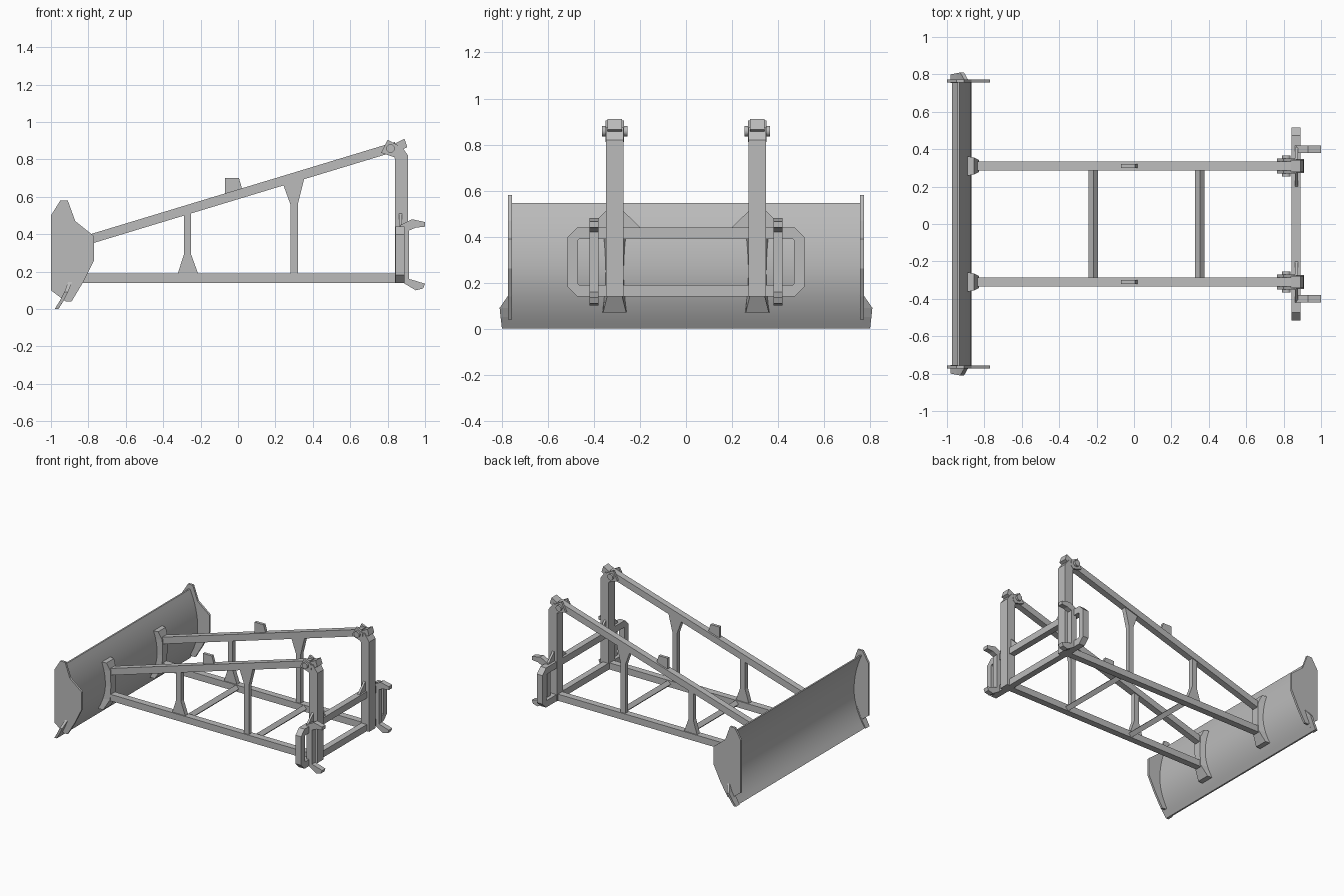
import bpy, bmesh, math
from mathutils import Vector

cube = bpy.data.objects.get("Cube")
if cube:
    bpy.data.objects.remove(cube)

grey = bpy.data.materials.new("steel_grey")
grey.use_nodes = True
tone = (0.5, 0.5, 0.5, 1)
grey.diffuse_color = tone
grey.node_tree.nodes["Principled BSDF"].inputs["Base Color"].default_value = tone


def loft(name, rings, closed=False, smooth=False):
    """Skin a series of equal rings; caps the ends unless closed."""
    bm = bmesh.new()
    rows = [[bm.verts.new(p) for p in ring] for ring in rings]
    n = len(rows[0])
    pairs = list(zip(rows, rows[1:]))
    if closed:
        pairs.append((rows[-1], rows[0]))
    else:
        bm.faces.new(rows[0])
        bm.faces.new(rows[-1])
    for a, b in pairs:
        for i in range(n):
            j = (i + 1) % n
            bm.faces.new((a[i], a[j], b[j], b[i]))
    bmesh.ops.recalc_face_normals(bm, faces=bm.faces)
    mesh = bpy.data.meshes.new(name)
    bm.to_mesh(mesh)
    bm.free()
    mesh.materials.append(grey)
    obj = bpy.data.objects.new(name, mesh)
    bpy.context.collection.objects.link(obj)
    if smooth:
        bpy.ops.object.select_all(action='DESELECT')
        obj.select_set(True)
        bpy.context.view_layer.objects.active = obj
        bpy.ops.object.shade_smooth_by_angle(angle=math.radians(35))
    return obj


def side_prism(name, profile, y, width, smooth=False):
    """Extrude an x-z profile along y."""
    return loft(name, [[(x, y + s * width / 2, z) for x, z in profile]
                       for s in (-1, 1)], smooth=smooth)


def rect(x0, x1, z0, z1):
    return [(x0, z0), (x1, z0), (x1, z1), (x0, z1)]


def blade_x(z):
    """Back surface of the curved blade at a height."""
    return -0.868 - (0.85 if z > 0.27 else 1.26) * (z - 0.27) ** 2


# Curved blade
heights = [0.545 * i / 16 for i in range(17)]
blade_profile = [(blade_x(z), z) for z in heights]
blade_profile += [(blade_x(z) - 0.012, z) for z in reversed(heights)]
side_prism("blade", blade_profile, 0, 1.53, smooth=True)

end_plate = [(-1, 0.5), (-0.95, 0.58), (-0.91, 0.58), (-0.87, 0.47),
             (-0.77, 0.39), (-0.77, 0.26), (-0.83, 0.14), (-0.89, 0.04),
             (-0.92, 0.04), (-1, 0.10)]

# Upper arm follows a straight slope
SLOPE = 0.303


def arm_z(x):
    return 0.613 + SLOPE * x


arm = [(-0.87, arm_z(-0.87) - 0.026), (0.84, arm_z(0.84) - 0.026),
       (0.84, arm_z(0.84) + 0.026), (-0.87, arm_z(-0.87) + 0.026)]

post = [(0.84, 0.14), (0.84, 0.80), (0.82, 0.86), (0.87, 0.875),
        (0.91, 0.82), (0.91, 0.14)]
ear = [(0.765, 0.835), (0.80, 0.905), (0.855, 0.875), (0.86, 0.83), (0.84, 0.81)]
arm_tip = [(0.82, 0.875), (0.89, 0.91), (0.905, 0.865), (0.835, 0.835)]
pin = [(0.815 + 0.023 * math.cos(math.tau * i / 12),
        0.858 + 0.023 * math.sin(math.tau * i / 12)) for i in range(12)]

front_strut = [(-0.325, 0.18), (-0.21, 0.18), (-0.25, 0.29),
               (-0.25, arm_z(-0.25)), (-0.29, arm_z(-0.29)), (-0.29, 0.29)]
rear_strut = [(0.28, 0.18), (0.32, 0.18), (0.32, 0.56), (0.36, arm_z(0.36)),
              (0.235, arm_z(0.235)), (0.28, 0.56)]
stop_tab = [(-0.07, arm_z(-0.07)), (0.02, arm_z(0.02)), (0.02, 0.65),
            (0.005, 0.70), (-0.07, 0.70)]
hook = [(0.87, 0.45), (0.93, 0.48), (1, 0.465), (1, 0.44), (0.95, 0.435),
        (0.915, 0.42), (0.915, 0.16), (0.935, 0.155), (1, 0.135),
        (0.99, 0.11), (0.95, 0.10), (0.90, 0.13), (0.87, 0.15)]

for side, s in (("left", -1), ("right", 1)):
    y = 0.31 * s
    # Blade end plate and corner cutting bit
    side_prism("blade_end_plate_" + side, end_plate, 0.765 * s, 0.016)
    bit = []
    for z, outer in ((0, 0.80), (0.05, 0.806), (0.09, 0.81), (0.145, 0.772)):
        x = blade_x(z)
        bit.append([(x, 0.755 * s, z), (x, outer * s, z),
                    (x - 0.02, outer * s, z), (x - 0.02, 0.755 * s, z)])
    loft("cutting_bit_" + side, bit)

    # Flared bracket joining the arms to the blade
    bracket = []
    for z, x, inner, outer in ((0.07, -0.88, 0.053, 0.05), (0.15, -0.835, 0.044, 0.03),
                               (0.25, -0.83, 0.04, 0.028), (0.37, -0.83, 0.046, 0.033),
                               (0.43, -0.855, 0.053, 0.045)):
        back = blade_x(z) - 0.005
        bracket.append([(back, y - inner, z), (back, y + inner, z),
                        (x, y + outer, z), (x, y - outer, z)])
    loft("blade_bracket_" + side, bracket)

    # Side truss
    side_prism("lower_arm_" + side, rect(-0.87, 0.86, 0.14, 0.19), y, 0.05)
    side_prism("upper_arm_" + side, arm, y, 0.048)
    side_prism("front_strut_" + side, front_strut, y, 0.034)
    side_prism("rear_strut_" + side, rear_strut, y, 0.034)
    side_prism("stop_tab_" + side, stop_tab, y, 0.022)

    # Upright with pinned joint
    side_prism("post_" + side, post, y, 0.075)
    side_prism("arm_tip_" + side, arm_tip, y, 0.062)
    for d in (-1, 1):
        side_prism("joint_ear_" + side, ear, y + d * 0.032, 0.016)
    side_prism("joint_pin_" + side, pin, y, 0.112, smooth=True)

    # Mounting hook and post gusset
    side_prism("hook_" + side, hook, 0.40 * s, 0.04)
    loft("post_gusset_" + side,
         [[(x, y - 0.11, 0.43), (x, y + 0.11, 0.43), (x, y + 0.11, 0.44),
           (x, y + 0.037, 0.512), (x, y - 0.037, 0.512), (x, y - 0.11, 0.44)]
          for x in (0.862, 0.878)])

# Diamond-section cross bars
for name, x in (("front", -0.217), ("rear", 0.352)):
    diamond = [(x - 0.025, 0.165), (x, 0.14), (x + 0.025, 0.165), (x, 0.19)]
    side_prism("cross_bar_" + name, diamond, 0, 0.60)


# Chamfered mounting ring behind the posts
def octagon(half_y, half_z, cut):
    quarter = [(half_y, half_z - cut), (half_y - cut, half_z)]
    points = quarter + [(-a, b) for a, b in reversed(quarter)]
    return points + [(-a, -b) for a, b in points]


outer, inner = octagon(0.515, 0.15, 0.042), octagon(0.47, 0.10, 0.006)
loft("mounting_ring",
     [[(0.843, a, 0.29 + b), (0.89, a, 0.29 + b), (0.89, c, 0.29 + d), (0.843, c, 0.29 + d)]
      for (a, b), (c, d) in zip(outer, inner)], closed=True)
